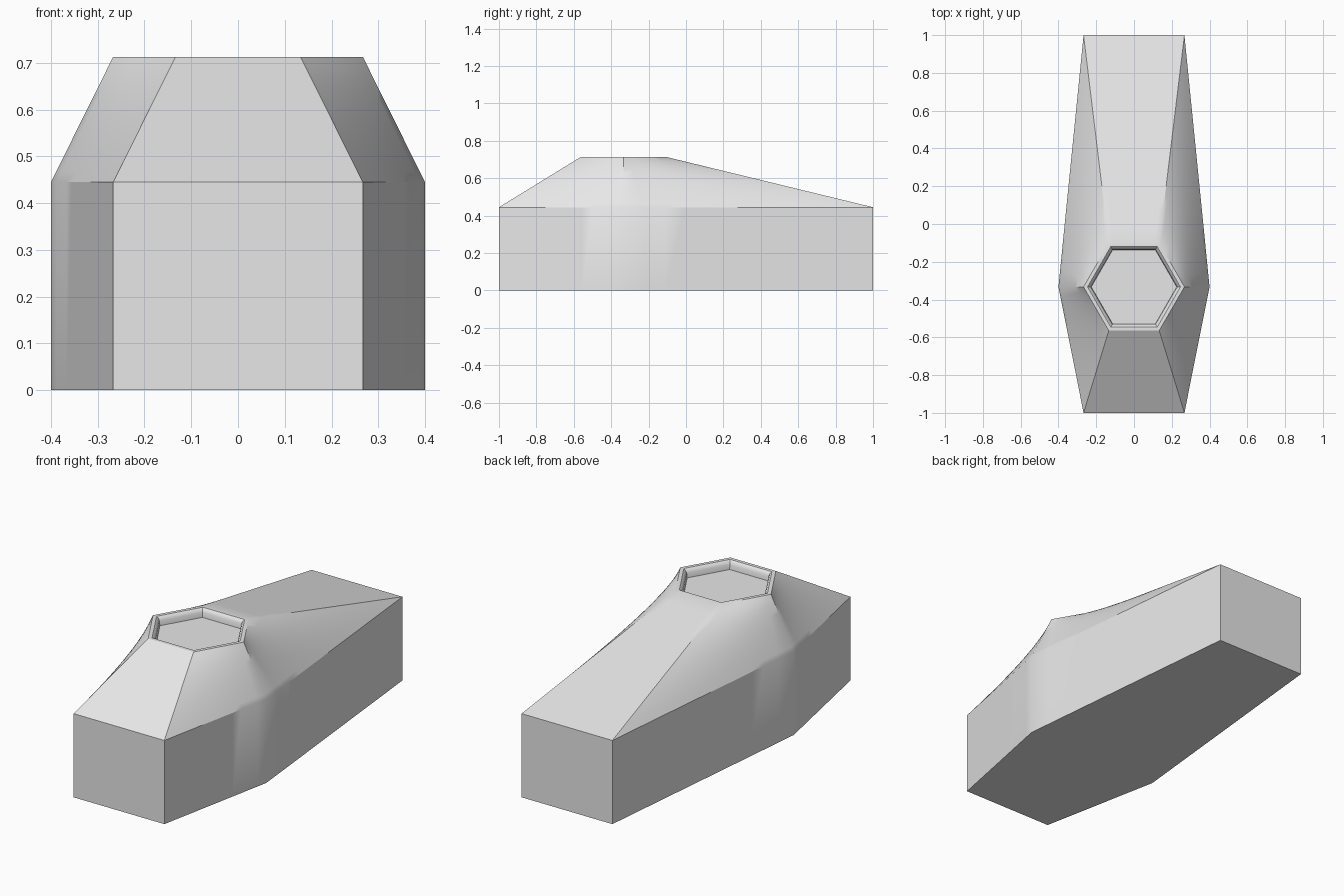
import bpy
import bmesh
import math
from mathutils import Vector

cube = bpy.data.objects.get("Cube")
if cube:
    bpy.data.objects.remove(cube, do_unlink=True)

grey = bpy.data.materials.new("light grey")
grey.use_nodes = True
grey.diffuse_color = (0.8, 0.8, 0.8, 1)
grey.node_tree.nodes["Principled BSDF"].inputs["Base Color"].default_value = (0.8, 0.8, 0.8, 1)

SEGS = 12          # subdivisions along each side of the six-sided outline
LOFT_STEPS = 12    # subdivisions up the sloped upper hull
WAIST_Y = -0.333   # widest station, also the centre of the raised collar
DECK_Z, TOP_Z, FLOOR_Z = 0.445, 0.713, 0.668


def hull_outline(z):
    """Long six-sided plan of the lower hull, starting at its left corner."""
    pts = [(0.4, WAIST_Y), (0.267, 1), (-0.267, 1),
           (-0.4, WAIST_Y), (-0.267, -1), (0.267, -1)]
    return [Vector((x, y, z)) for x, y in pts]


def collar_outline(radius, z):
    """Regular hexagon with corners matching the hull outline."""
    return [Vector((radius * math.cos(i * math.pi / 3),
                    WAIST_Y + radius * math.sin(i * math.pi / 3), z)) for i in range(6)]


def divide(corners):
    return [corners[i].lerp(corners[(i + 1) % 6], s / SEGS)
            for i in range(6) for s in range(SEGS)]


# Stack of cross-sections: walls, lofted slopes, rounded collar and recess
lower, upper = divide(hull_outline(DECK_Z)), divide(collar_outline(0.267, TOP_Z))
sections = [divide(hull_outline(0))]
for step in range(LOFT_STEPS + 1):
    t = step / LOFT_STEPS
    sections.append([a.lerp(b, t) for a, b in zip(lower, upper)])
for radius, z in [(0.246, TOP_Z), (0.236, 0.706), (0.229, 0.694), (0.226, FLOOR_Z)]:
    sections.append(divide(collar_outline(radius, z)))

# Skin the sections and close the underside and the recess floor
bm = bmesh.new()
rings = [[bm.verts.new(p) for p in section] for section in sections]
count = 6 * SEGS
for a, b in zip(rings, rings[1:]):
    for i in range(count):
        j = (i + 1) % count
        bm.faces.new((a[i], a[j], b[j], b[i]))
bm.faces.new(rings[0][::-1])
bm.faces.new(rings[-1])
bmesh.ops.recalc_face_normals(bm, faces=bm.faces)
mesh = bpy.data.meshes.new("hull")
bm.to_mesh(mesh)
bm.free()
mesh.materials.append(grey)
hull = bpy.data.objects.new("hull", mesh)
bpy.context.collection.objects.link(hull)

# Smooth the gentle curves, keep the hard creases
bpy.ops.object.select_all(action="DESELECT")
hull.select_set(True)
bpy.context.view_layer.objects.active = hull
bpy.ops.object.shade_smooth_by_angle(angle=math.radians(30))
